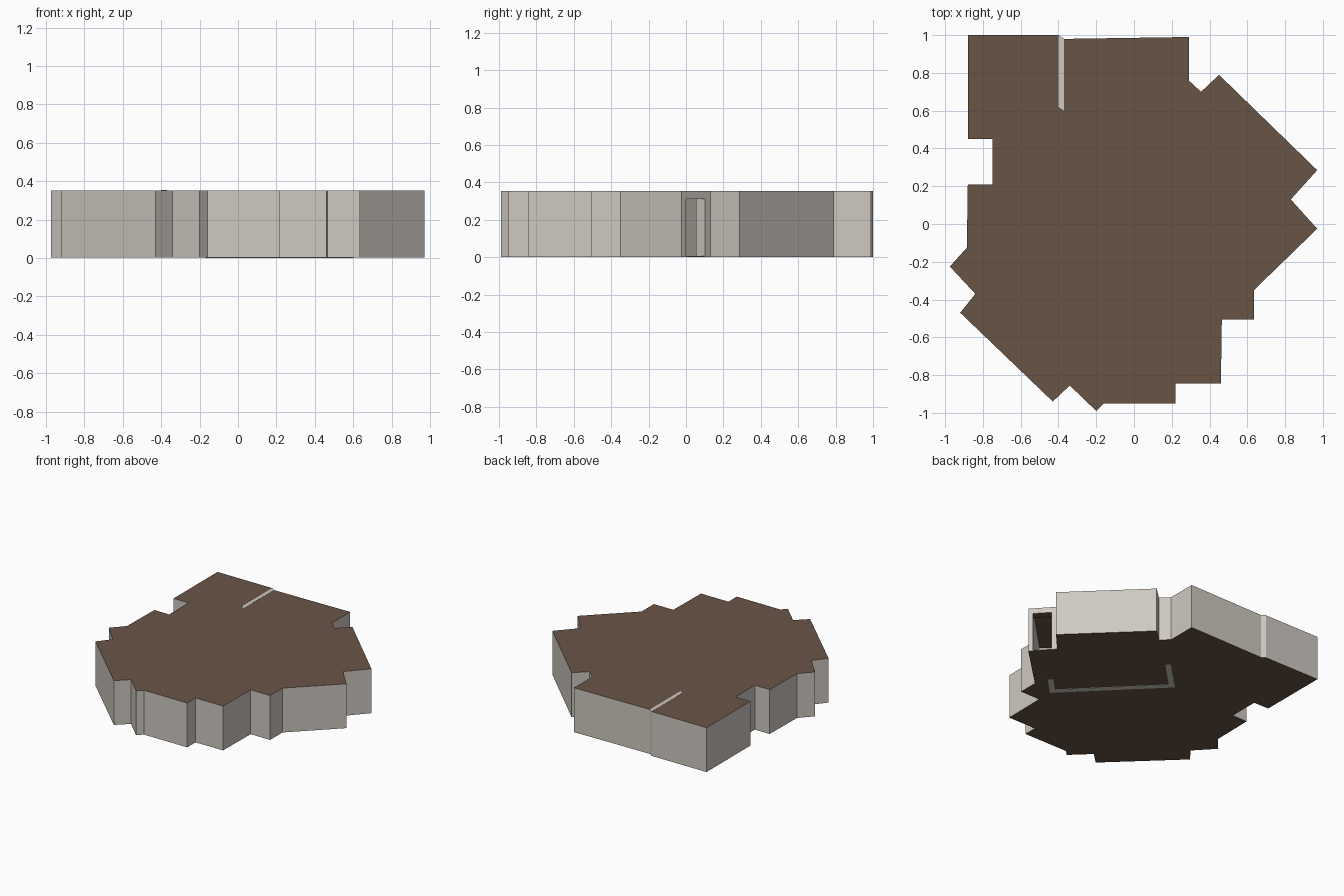
import bpy, bmesh, math

if "Cube" in bpy.data.objects:
    bpy.data.objects.remove(bpy.data.objects["Cube"])

HEIGHT = 0.353


def material(name, colour):
    m = bpy.data.materials.new(name)
    m.diffuse_color = (*colour, 1)
    m.use_nodes = True
    m.node_tree.nodes["Principled BSDF"].inputs["Base Color"].default_value = m.diffuse_color
    return m


GREY = material("warm grey wall", (0.62, 0.58, 0.53))
BROWN = material("brown roof", (0.141, 0.090, 0.061))


def prism(name, outline, z0, z1, capped=True):
    """Extrude a plan outline; walls are grey, horizontal faces brown if capped."""
    bm = bmesh.new()
    face = bm.faces.new([bm.verts.new((x, y, z0)) for x, y in outline])
    new = bmesh.ops.extrude_face_region(bm, geom=[face])["geom"]
    for v in new:
        if isinstance(v, bmesh.types.BMVert):
            v.co.z = z1
    bmesh.ops.recalc_face_normals(bm, faces=bm.faces)
    for f in bm.faces:
        f.normal_update()
        f.material_index = int(capped and abs(f.normal.z) > 0.5)
    mesh = bpy.data.meshes.new(name)
    bm.to_mesh(mesh)
    bm.free()
    mesh.materials.append(GREY)
    mesh.materials.append(BROWN)
    obj = bpy.data.objects.new(name, mesh)
    bpy.context.collection.objects.link(obj)
    return obj


def diagonal_rect(a0, a1, b0, b1):
    """Rectangle turned 45 degrees: a runs along (+x,+y), b along (-x,+y)."""
    s = math.sqrt(0.5)
    return [((a - b) * s, (a + b) * s)
            for a, b in ((a0, b0), (a1, b0), (a1, b1), (a0, b1))]


# Main building block with its stepped plan
plan = [
    (-0.88, 1.0), (-0.40, 1.0), (-0.37, 0.98), (0.29, 0.99), (0.29, 0.76),
    (0.355, 0.70), (0.45, 0.79), (0.97, 0.285), (0.83, 0.13), (0.97, -0.025),
    (0.635, -0.35), (0.635, -0.505), (0.465, -0.505), (0.46, -0.845),
    (0.22, -0.845), (0.22, -0.95), (-0.16, -0.95), (-0.20, -0.99),
    (-0.34, -0.855), (-0.43, -0.94), (-0.92, -0.47), (-0.84, -0.37),
    (-0.975, -0.225), (-0.885, -0.125), (-0.88, 0.21), (-0.75, 0.21),
    (-0.75, 0.45), (-0.88, 0.45),
]
building = prism("building", plan, 0.002, HEIGHT)

# Room inside and the doorway in the right-hand notch
cutters = [
    prism("room_cutter", diagonal_rect(0.11, 0.61, -0.67, 0.26), 0.007, 0.345),
    prism("door_cutter", diagonal_rect(0.58, 0.75, -0.67, -0.535), 0.007, 0.31),
]
for c in cutters:
    c.hide_render = True
    mod = building.modifiers.new(c.name, "BOOLEAN")
    mod.operation = "DIFFERENCE"
    mod.solver = "EXACT"
    mod.object = c
bpy.context.view_layer.update()
graph = bpy.context.evaluated_depsgraph_get()
carved = bpy.data.meshes.new_from_object(building.evaluated_get(graph))
building.modifiers.clear()
building.data = carved
for c in cutters:
    bpy.data.objects.remove(c)

# Grey strip between the two roof parts at the back
prism("roof_strip", [(-0.40, 1.0), (-0.37, 0.98), (-0.37, 0.60), (-0.40, 0.62)],
      HEIGHT - 0.003, HEIGHT + 0.001, capped=False)

# Wall feet of the inner room, showing on the underside
feet = {
    "wall_foot_long": (0.06, 0.105, -0.60, 0.30),
    "wall_foot_short_arm": (0.105, 0.25, -0.60, -0.56),
    "wall_foot_long_arm": (0.105, 0.39, 0.26, 0.30),
}
for name, rect in feet.items():
    prism(name, diagonal_rect(*rect), 0.0, 0.005, capped=False)
